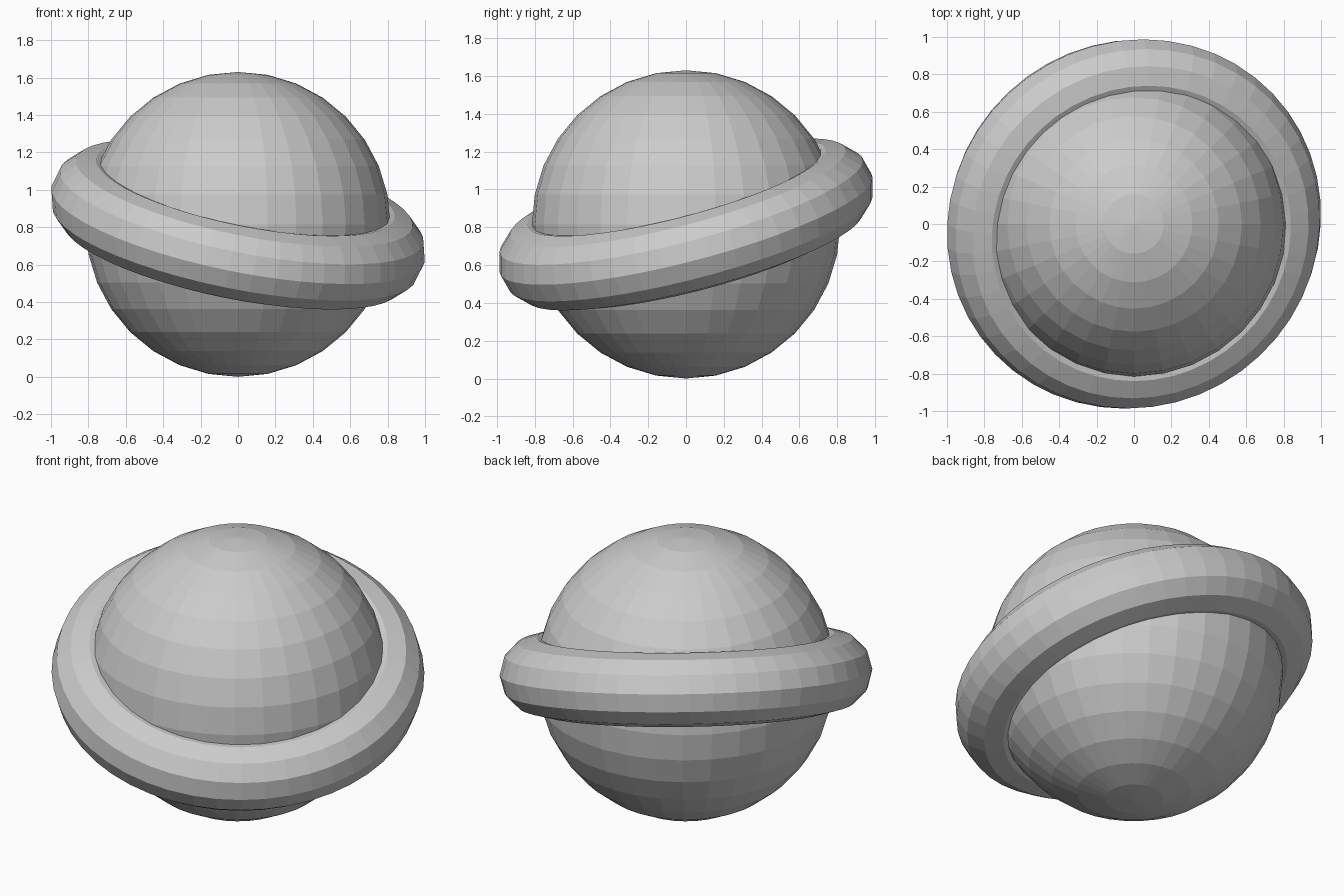
import bpy

if "Cube" in bpy.data.objects:
    bpy.data.objects.remove(bpy.data.objects["Cube"])

R = 0.815  # globe radius; the ring is centred on the globe's surface

# globe
bpy.ops.mesh.primitive_uv_sphere_add(segments=32, ring_count=16, radius=R,
                                     location=(0, 0, R))
bpy.context.object.name = "globe"

# tilted ring: high at the back left, low at the front right
bpy.ops.mesh.primitive_torus_add(major_segments=48, minor_segments=12,
                                 major_radius=R, minor_radius=R * 0.25,
                                 location=(0, 0, R), rotation=(0.25, 0.2, 0))
bpy.context.object.name = "ring"
